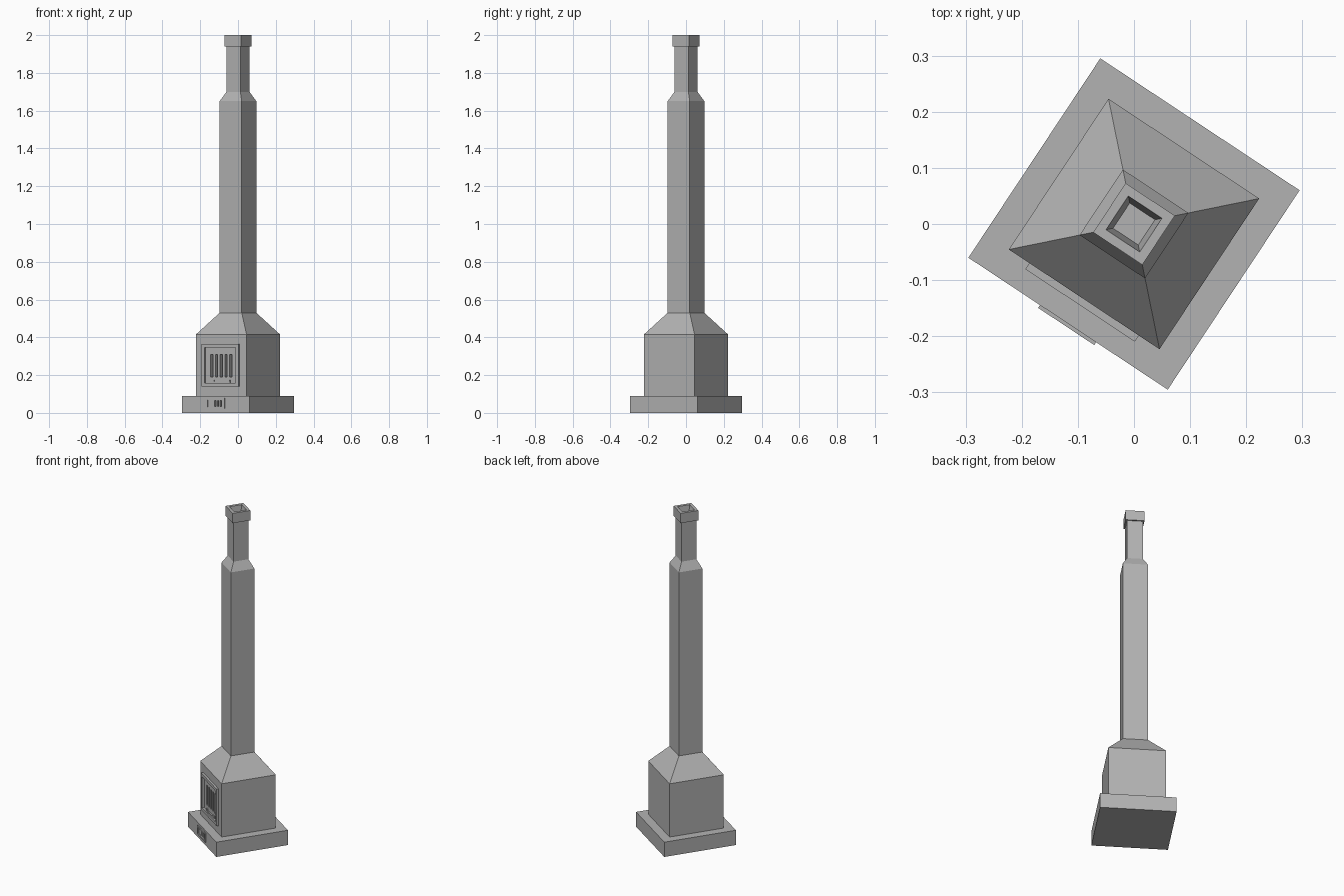
import bpy
import bmesh
import math

cube = bpy.data.objects.get("Cube")
if cube:
    bpy.data.objects.remove(cube, do_unlink=True)

TURN = math.radians(-33.5)   # whole chimney is turned about z
BODY, BASE = 0.161, 0.213    # half widths of firebox and plinth

stone = bpy.data.materials.new("grey_stone")
stone.use_nodes = True
stone.diffuse_color = (0.45, 0.45, 0.45, 1)
stone.node_tree.nodes["Principled BSDF"].inputs["Base Color"].default_value = (0.45, 0.45, 0.45, 1)


def finish(name, bm):
    bmesh.ops.recalc_face_normals(bm, faces=bm.faces)
    mesh = bpy.data.meshes.new(name)
    bm.to_mesh(mesh)
    bm.free()
    mesh.materials.append(stone)
    obj = bpy.data.objects.new(name, mesh)
    obj.rotation_euler.z = TURN
    bpy.context.collection.objects.link(obj)
    return obj


def square_loft(name, profile):
    """Stack square rings given as (half width, z) and cap both ends."""
    bm = bmesh.new()
    rings = [[bm.verts.new((sx * h, sy * h, z))
              for sx, sy in ((-1, -1), (1, -1), (1, 1), (-1, 1))]
             for h, z in profile]
    for low, high in zip(rings, rings[1:]):
        for i in range(4):
            j = (i + 1) % 4
            bm.faces.new((low[i], low[j], high[j], high[i]))
    bm.faces.new(rings[0])
    bm.faces.new(rings[-1])
    return finish(name, bm)


def boxes(name, spans):
    """One object from boxes given as (x0, x1, y0, y1, z0, z1)."""
    bm = bmesh.new()
    for x0, x1, y0, y1, z0, z1 in spans:
        for v in bmesh.ops.create_cube(bm, size=1)["verts"]:
            v.co = (x1 if v.co.x > 0 else x0,
                    y1 if v.co.y > 0 else y0,
                    z1 if v.co.z > 0 else z0)
    return finish(name, bm)


def frame(name, half, z0, z1, rim, wall, out):
    """Rectangular frame standing proud of a front wall."""
    bm = bmesh.new()
    loops = []
    for inset, y in ((0, -wall), (0, -wall - out), (rim, -wall - out), (rim, -wall)):
        w, a, b = half - inset, z0 + inset, z1 - inset
        loops.append([bm.verts.new(p) for p in
                      ((-w, y, a), (w, y, a), (w, y, b), (-w, y, b))])
    for k in range(4):
        p, q = loops[k], loops[(k + 1) % 4]
        for i in range(4):
            j = (i + 1) % 4
            bm.faces.new((p[i], p[j], q[j], q[i]))
    return finish(name, bm)


def cut_slots(target, name, count, centre, pitch, width, wall, depth, z0, z1):
    """Cut a row of upright slots into a front wall."""
    spans = []
    for i in range(count):
        x = centre + (i - (count - 1) / 2) * pitch
        spans.append((x - width / 2, x + width / 2, -wall - 0.01, -wall + depth, z0, z1))
    cutter = boxes(name, spans)
    mod = target.modifiers.new("slots", "BOOLEAN")
    mod.operation = "DIFFERENCE"
    mod.solver = "EXACT"
    mod.object = cutter
    cutter.hide_render = True
    cutter.hide_set(True)


# Masonry, from the ground up
plinth = square_loft("plinth", [(BASE, 0), (BASE, 0.09)])
firebox = square_loft("firebox", [(BODY, 0.09), (BODY, 0.415), (0.07, 0.53)])
square_loft("shaft", [(0.07, 0.53), (0.07, 1.65), (0.044, 1.70), (0.044, 1.94)])
square_loft("cap", [(0.0525, 1.94), (0.0525, 2.0), (0.036, 2.0), (0.027, 1.945)])

# Fire door: frame, grille slots and bottom ledge
frame("door_frame", 0.117, 0.14, 0.365, 0.018, BODY, 0.013)
cut_slots(firebox, "door_slot_cutter", 5, 0, 0.03, 0.015, BODY, 0.03, 0.19, 0.31)
boxes("door_ledge", [(-0.06, 0.06, -BODY - 0.006, -BODY, 0.158, 0.165)]
      + [(x - 0.008, x + 0.008, -BODY - 0.006, -BODY, 0.165, 0.173) for x in (-0.05, 0.05)])

# Ash vent in the plinth
frame("vent_frame", 0.06, 0.022, 0.078, 0.01, BASE, 0.006)
cut_slots(plinth, "vent_slot_cutter", 3, 0.014, 0.017, 0.008, BASE, 0.02, 0.034, 0.066)
